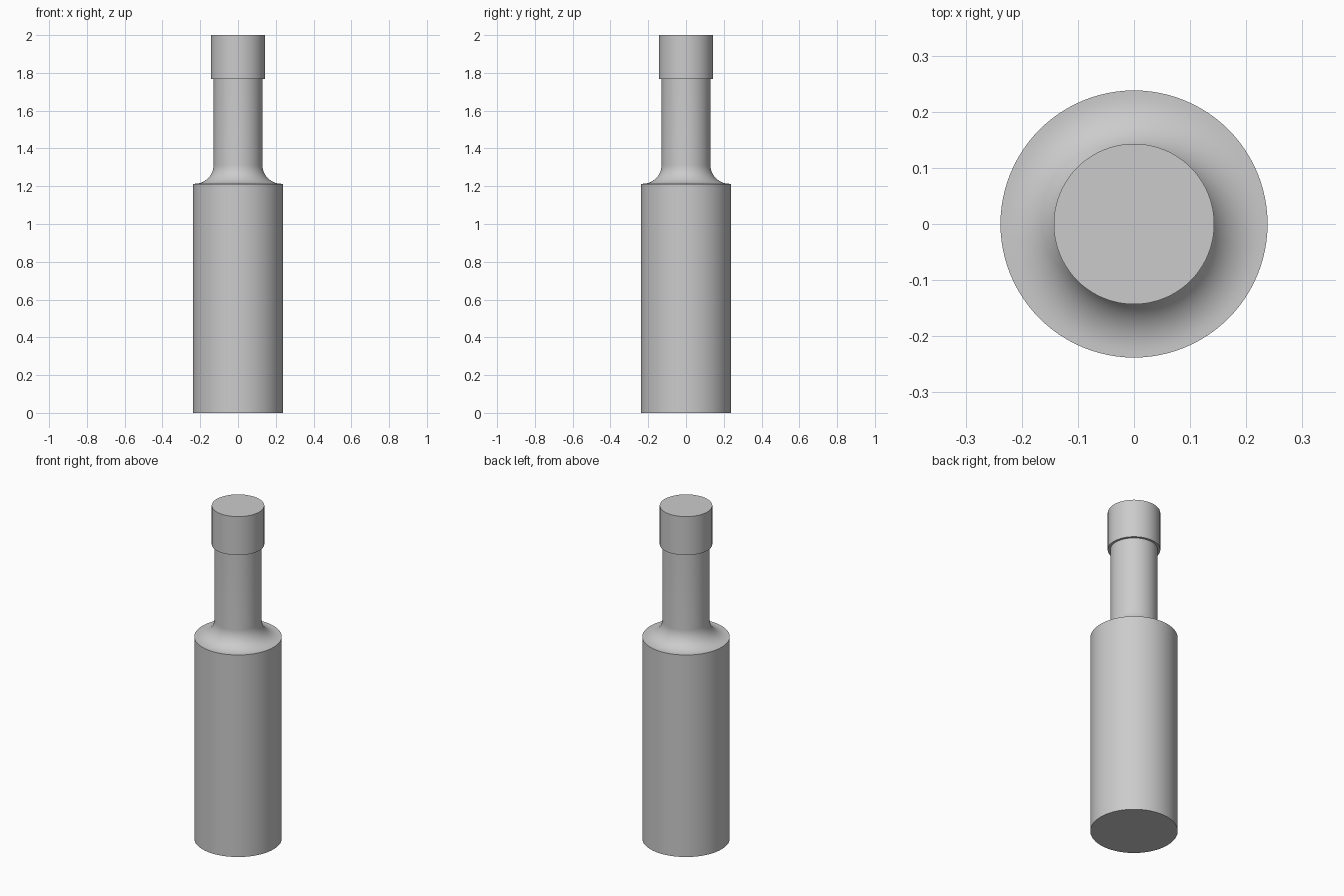
import bpy
import bmesh
import math

SEGMENTS = 96

cube = bpy.data.objects.get("Cube")
if cube:
    bpy.data.objects.remove(cube, do_unlink=True)

# One plain grey for the whole bottle
grey = bpy.data.materials.new("plain grey")
grey.use_nodes = True
colour = (0.6, 0.6, 0.6, 1.0)
grey.diffuse_color = colour
grey.node_tree.nodes["Principled BSDF"].inputs["Base Color"].default_value = colour


def lathe(name, profile):
    """Spin a (radius, height) profile around the vertical axis."""
    bm = bmesh.new()
    verts = [bm.verts.new((r, 0, z)) for r, z in profile]
    edges = [bm.edges.new(pair) for pair in zip(verts, verts[1:])]
    bmesh.ops.spin(bm, geom=verts + edges, cent=(0, 0, 0), axis=(0, 0, 1),
                   angle=math.tau, steps=SEGMENTS, use_duplicate=False)
    bmesh.ops.remove_doubles(bm, verts=bm.verts, dist=0.0001)
    bmesh.ops.recalc_face_normals(bm, faces=bm.faces)
    mesh = bpy.data.meshes.new(name)
    bm.to_mesh(mesh)
    bm.free()
    mesh.materials.append(grey)
    obj = bpy.data.objects.new(name, mesh)
    bpy.context.collection.objects.link(obj)
    bpy.ops.object.select_all(action='DESELECT')
    obj.select_set(True)
    bpy.context.view_layer.objects.active = obj
    bpy.ops.object.shade_smooth_by_angle(angle=math.radians(30))
    return obj


body_r, neck_r, cap_r = 0.238, 0.129, 0.143
shoulder_z, cap_z, top_z = 1.213, 1.768, 2.0

# Concave shoulder sweeping from the body rim up into the neck
fillet = 0.1
steps = 16
shoulder = []
for i in range(steps + 1):
    a = math.pi / 2 * i / steps
    shoulder.append((neck_r + fillet * (1 - math.sin(a)),
                     shoulder_z + fillet * (1 - math.cos(a))))

# Body, shoulder and neck in one turned shape
lathe("bottle", [(0, 0), (body_r, 0), (body_r, shoulder_z)] + shoulder
      + [(neck_r, cap_z), (0, cap_z)])

# Cap, slightly wider than the neck
lathe("cap", [(0, cap_z), (cap_r, cap_z), (cap_r, top_z), (0, top_z)])
